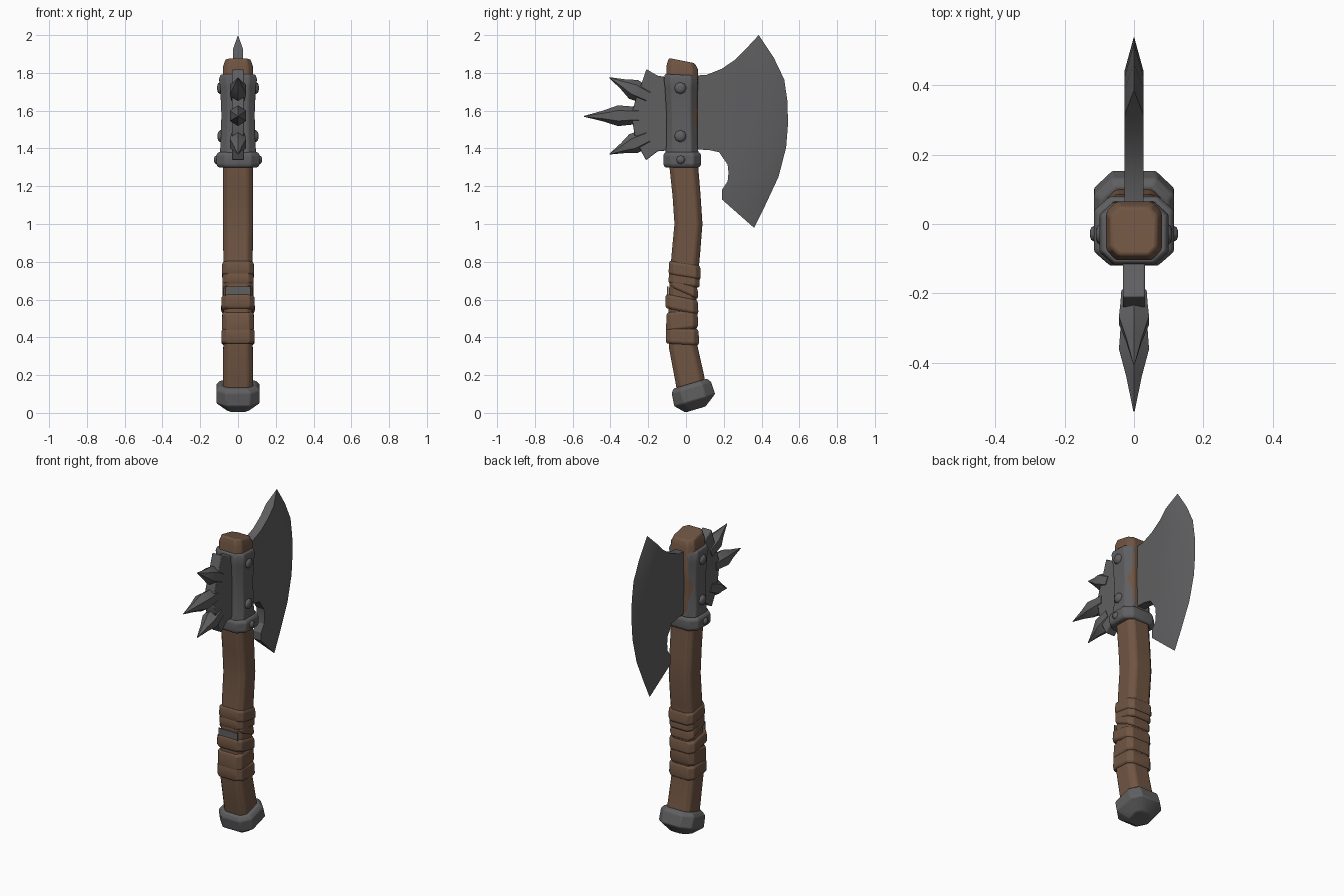
import bpy, bmesh, math
from mathutils import Vector

if "Cube" in bpy.data.objects:
    bpy.data.objects.remove(bpy.data.objects["Cube"])


def material(name, rgb):
    m = bpy.data.materials.new(name)
    m.diffuse_color = (*rgb, 1)
    m.use_nodes = True
    m.node_tree.nodes["Principled BSDF"].inputs["Base Color"].default_value = m.diffuse_color
    return m


STEEL = material("dark steel", (0.115, 0.115, 0.12))
WOOD = material("brown wood", (0.16, 0.09, 0.055))


def finish(name, bm, mat, bevel=0.0, angle=30):
    bmesh.ops.recalc_face_normals(bm, faces=bm.faces)
    me = bpy.data.meshes.new(name)
    bm.to_mesh(me)
    bm.free()
    me.materials.append(mat)
    ob = bpy.data.objects.new(name, me)
    bpy.context.collection.objects.link(ob)
    bpy.ops.object.select_all(action='DESELECT')
    ob.select_set(True)
    bpy.context.view_layer.objects.active = ob
    if bevel:
        b = ob.modifiers.new("soft edges", 'BEVEL')
        b.width = bevel
        b.segments = 2
        b.limit_method = 'ANGLE'
        b.angle_limit = math.radians(28)
    bpy.ops.object.shade_smooth_by_angle(angle=math.radians(angle))
    return ob


def skin(bm, rings):
    for a, b in zip(rings, rings[1:]):
        n = len(a)
        for i in range(n):
            bm.faces.new((a[i], a[(i + 1) % n], b[(i + 1) % n], b[i]))
    bm.faces.new(rings[0])
    bm.faces.new(rings[-1])


def loft(name, stations, mat, chamfer=0.35, bevel=0.006):
    """Chamfered-rectangle sections (y, z, half x, half y, tilt in radians)."""
    bm = bmesh.new()
    k = 1 - chamfer
    shape = [(1, -k), (1, k), (k, 1), (-k, 1), (-1, k), (-1, -k), (-k, -1), (k, -1)]
    rings = [[bm.verts.new((u * hx, y + v * hy * math.cos(t), z + v * hy * math.sin(t)))
              for u, v in shape] for y, z, hx, hy, t in stations]
    skin(bm, rings)
    return finish(name, bm, mat, bevel)


# Curved wooden handle
loft("handle", [
    (0.035, 0.09, .08, .078, .27), (0.02, 0.18, .08, .078, .25), (-0.015, 0.35, .078, .075, .15),
    (-0.02, 0.55, .076, .074, 0), (-0.013, 0.7, .076, .074, -.08), (0.0, 0.85, .078, .075, -.1),
    (0.013, 1.0, .079, .074, 0), (0.003, 1.15, .079, .074, .08), (-0.013, 1.32, .079, .076, .05),
    (-0.02, 1.6, .08, .08, 0), (-0.02, 1.825, .08, .085, -.12), (-0.022, 1.865, .066, .07, -.2)],
    WOOD, 0.35, 0.008)

# Pommel cap
loft("pommel", [
    (0.022, 0.155, .098, .092, .29), (0.028, 0.135, .115, .108, .29),
    (0.046, 0.068, .115, .113, .29), (0.05, 0.018, .055, .055, .29)], STEEL, 0.45)

# Leather wraps, tilted bands around the grip
for i, (y, z, h, tilt, r) in enumerate([
        (-.019, .405, .085, -.06, .088), (-.021, .49, .10, .12, .085), (-.022, .575, .075, -.2, .089),
        (-.012, .665, .06, -.42, .083), (-.010, .705, .065, -.12, .083), (-.007, .755, .075, -.16, .086)]):
    s = h / 2
    loft(f"grip_wrap_{i + 1}", [
        (y, z - s, r - .008, r - .006, tilt), (y, z - s + .012, r, r, tilt),
        (y, z + s - .012, r - .002, r - .002, tilt), (y, z + s, r - .01, r - .008, tilt)],
        WOOD, 0.3, 0.004)

# Steel strip showing through the wraps at the front
bm = bmesh.new()
skin(bm, [[bm.verts.new((x, y, z)) for x, z in ((-.066, .615), (.066, .615), (.066, .67), (-.066, .67))]
          for y in (-.093, -.1)])
finish("grip_strip", bm, STEEL)

# Axe socket and collar
loft("socket", [
    (-.022, 1.375, .096, .088, .03), (-.022, 1.42, .092, .082, .03), (-.023, 1.58, .088, .08, 0),
    (-.026, 1.72, .094, .086, -.03), (-.027, 1.765, .1, .09, -.05), (-.027, 1.79, .092, .084, -.05)],
    STEEL, 0.4)
loft("collar", [
    (-.02, 1.30, .105, .092, 0), (-.02, 1.315, .115, .1, 0),
    (-.02, 1.365, .115, .1, 0), (-.02, 1.38, .105, .092, 0)], STEEL, 0.4)

# Rivets on both sides
for side in (-1, 1):
    for j, (y, z, x, r) in enumerate([(-.03, 1.72, .09, .032), (-.03, 1.465, .088, .032), (-.028, 1.34, .107, .024)]):
        bm = bmesh.new()
        rings = [[bm.verts.new((side * (x + d), y + r * f * math.cos(a * math.pi / 4),
                                z + r * f * math.sin(a * math.pi / 4))) for a in range(8)]
                 for d, f in ((-.03, 1), (.006, 1), (.016, .75), (.02, .35))]
        skin(bm, rings)
        finish(f"rivet_{'left' if side < 0 else 'right'}_{j + 1}", bm, STEEL, 0, 50)

# Blade: flat cheeks narrowing to a sharp curved edge
T = .027
tip, heel = (.385, 2.0), (.36, .98)
edge = [(.465, 1.88), (.52, 1.765), (.537, 1.65), (.54, 1.53), (.53, 1.405), (.49, 1.25), (.42, 1.10)]
inner = [(.385, 1.86), (.425, 1.75), (.44, 1.65), (.442, 1.53), (.432, 1.41), (.40, 1.28), (.35, 1.14)]
top = [(.04, 1.785), (.11, 1.79), (.19, 1.822), (.26, 1.87), (.315, 1.925)]
bottom = [(.19, 1.13), (.19, 1.18), (.22, 1.225), (.225, 1.27), (.22, 1.315), (.175, 1.38), (.12, 1.392), (.04, 1.395)]
bm = bmesh.new()
vt, vh = bm.verts.new((0, *tip)), bm.verts.new((0, *heel))
ve = [bm.verts.new((0, *p)) for p in edge]
outer = [vt] + ve + [vh]
backs = []
for s in (-1, 1):
    vtop = [bm.verts.new((s * T, *p)) for p in top]
    vin = [bm.verts.new((s * T, *p)) for p in inner]
    vbot = [bm.verts.new((s * T, *p)) for p in bottom]
    bm.faces.new(vtop + vin + vbot)
    bm.faces.new((vtop[-1], vt, vin[0]))
    bm.faces.new((vin[-1], vh, vbot[0]))
    chain = [vin[0]] + vin + [vin[-1]]
    for i in range(len(outer) - 1):
        quad = [outer[i], outer[i + 1], chain[i + 1], chain[i]]
        bm.faces.new(list(dict.fromkeys(quad)))
    backs.append(vbot + vtop)
a, b = backs
for i in range(len(a) - 1):
    bm.faces.new((a[i], a[i + 1], b[i + 1], b[i]))
bm.faces.new((a[-1], vt, b[-1]))
bm.faces.new((a[0], vh, b[0]))
finish("axe_blade", bm, STEEL, 0, 25)

# Back plate carrying the spikes
plate = [(-.09, 1.775), (-.15, 1.785), (-.21, 1.82), (-.235, 1.745), (-.26, 1.68), (-.29, 1.58),
         (-.268, 1.45), (-.245, 1.40), (-.212, 1.337), (-.15, 1.385), (-.09, 1.39)]
bm = bmesh.new()
skin(bm, [[bm.verts.new((x, *p)) for p in plate] for x in (-.032, .032)])
finish("back_plate", bm, STEEL, 0.005)

# Three spikes
for name, base, end in (("upper", (-.20, 1.675), (-.405, 1.775)), ("middle", (-.25, 1.575), (-.54, 1.57)),
                        ("lower", (-.20, 1.46), (-.405, 1.37))):
    p, q = Vector((0, *base)), Vector((0, *end))
    d = (q - p).normalized()
    up = Vector((1, 0, 0)).cross(d)
    bm = bmesh.new()
    rings = [[bm.verts.new(p.lerp(q, t) + up * r * 1.1 * math.cos(k * math.pi / 3)
                           + Vector((r * math.sin(k * math.pi / 3), 0, 0))) for k in range(6)]
             for t, r in ((0, .042), (.18, .045), (.38, .05), (.65, .026), (1, .002))]
    skin(bm, rings)
    finish(f"{name}_spike", bm, STEEL, 0, 35)
